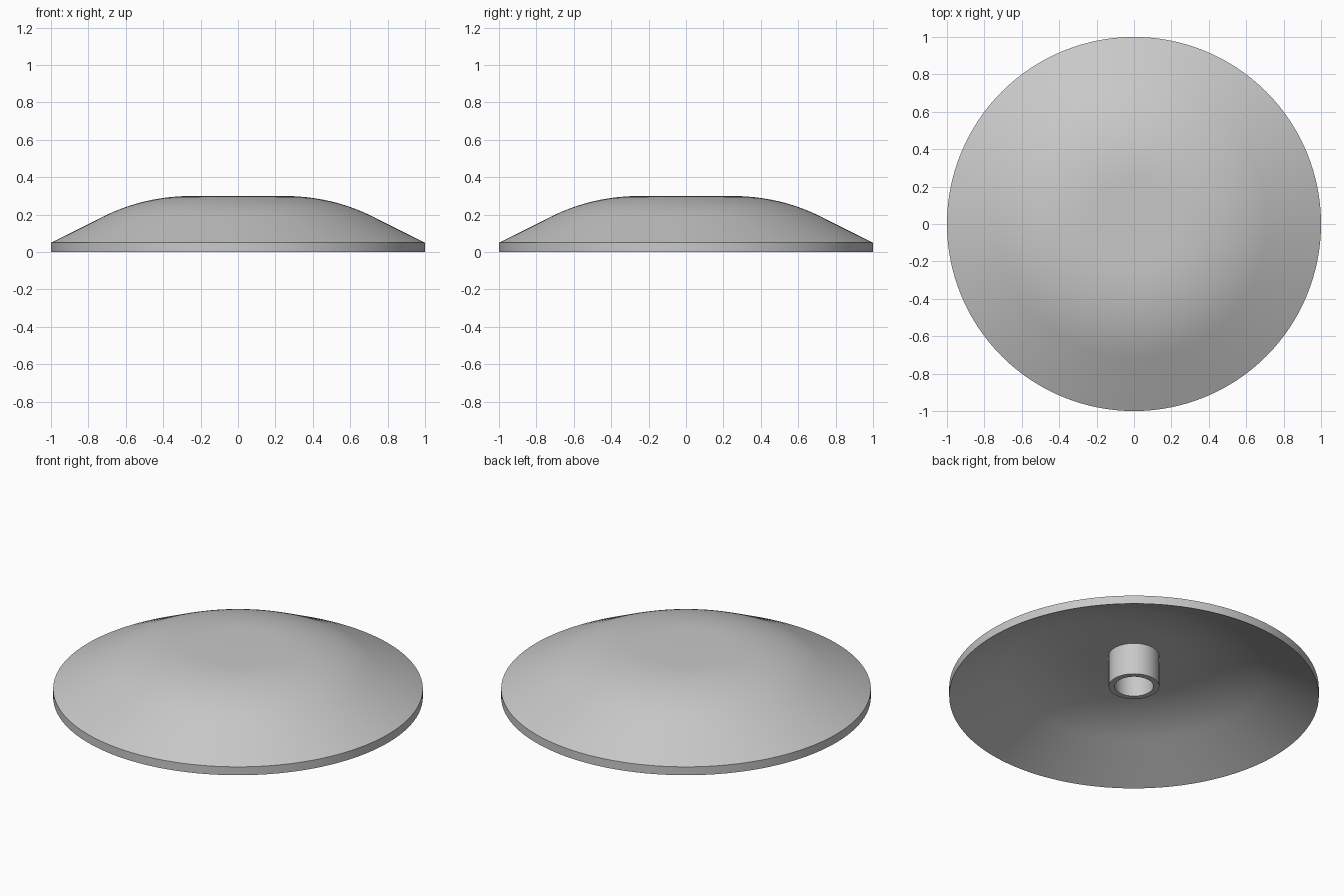
import bpy, bmesh, math
from mathutils import Vector
from mathutils.geometry import interpolate_bezier

cube = bpy.data.objects.get("Cube")
if cube:
    bpy.data.objects.remove(cube, do_unlink=True)

# Single grey finish
grey = bpy.data.materials.new("light_grey")
grey.use_nodes = True
grey.diffuse_color = (0.58, 0.58, 0.58, 1)
grey.node_tree.nodes["Principled BSDF"].inputs["Base Color"].default_value = grey.diffuse_color


def lathe(name, profile, closed=False, steps=128):
    """Spin an (r, z) profile around the z axis."""
    bm = bmesh.new()
    verts = [bm.verts.new((r, 0, z)) for r, z in profile]
    edges = [bm.edges.new(pair) for pair in zip(verts, verts[1:])]
    if closed:
        edges.append(bm.edges.new((verts[-1], verts[0])))
    bmesh.ops.spin(bm, geom=verts + edges, axis=(0, 0, 1), cent=(0, 0, 0),
                   angle=math.tau, steps=steps, use_duplicate=False)
    bmesh.ops.remove_doubles(bm, verts=bm.verts, dist=1e-4)
    bmesh.ops.recalc_face_normals(bm, faces=bm.faces)
    mesh = bpy.data.meshes.new(name)
    bm.to_mesh(mesh)
    bm.free()
    mesh.materials.append(grey)
    obj = bpy.data.objects.new(name, mesh)
    bpy.context.collection.objects.link(obj)
    bpy.ops.object.select_all(action="DESELECT")
    obj.select_set(True)
    bpy.context.view_layer.objects.active = obj
    bpy.ops.object.shade_smooth_by_angle(angle=math.radians(30))
    return obj


# Dished shell: flat crown, rounded shoulder, straight slope, vertical rim
thickness = 0.05
crown, bend, slope = Vector((0.24, 0.3)), Vector((0.5, 0.3)), Vector((0.72, 0.19))
shoulder = interpolate_bezier(crown, crown.lerp(bend, 2 / 3), slope.lerp(bend, 2 / 3), slope, 17)
outer = [(0, 0.3)] + [(p.x, p.y) for p in shoulder] + [(1, thickness)]
inner = [(r, z - thickness) for r, z in reversed(outer)]
lathe("dished_shell", outer + inner)

# Hollow socket hanging under the crown
lathe("center_socket", [(0.105, 0.255), (0.105, 0.06), (0.137, 0.06), (0.137, 0.255)],
      closed=True, steps=64)
